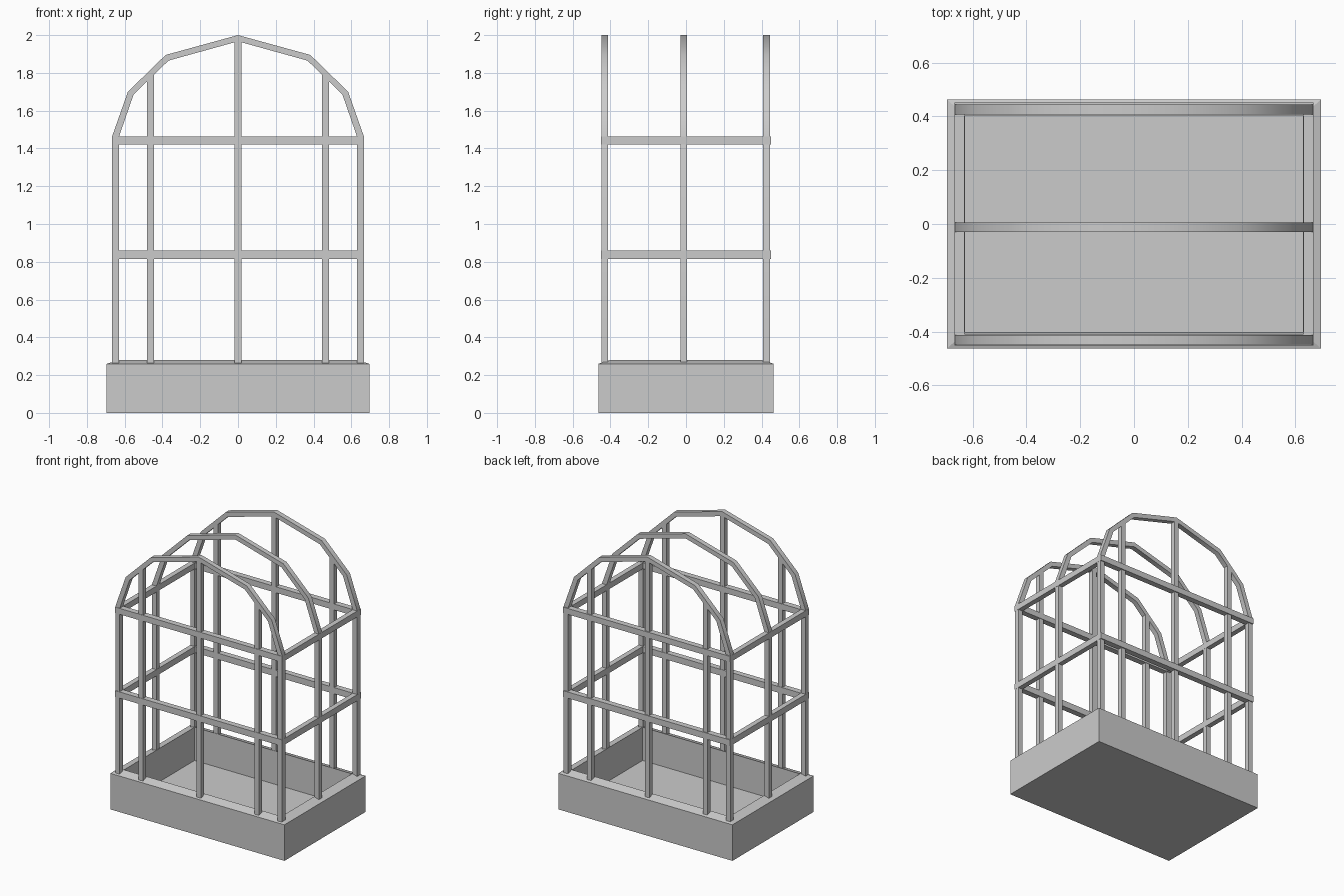
import bpy, bmesh, math

cube = bpy.data.objects.get("Cube")
if cube:
    bpy.data.objects.remove(cube, do_unlink=True)

grey = bpy.data.materials.new("plain_grey")
grey.use_nodes = True
COLOUR = (0.6, 0.6, 0.6, 1)
grey.diffuse_color = COLOUR
grey.node_tree.nodes["Principled BSDF"].inputs["Base Color"].default_value = COLOUR


def finish(name, bm):
    bmesh.ops.recalc_face_normals(bm, faces=bm.faces)
    mesh = bpy.data.meshes.new(name)
    bm.to_mesh(mesh)
    bm.free()
    mesh.materials.append(grey)
    obj = bpy.data.objects.new(name, mesh)
    bpy.context.collection.objects.link(obj)
    return obj


def box(name, x, y, z):
    bm = bmesh.new()
    bmesh.ops.create_cube(bm, size=1)
    for v in bm.verts:
        for i, (lo, hi) in enumerate((x, y, z)):
            v.co[i] = lo if v.co[i] < 0 else hi
    return finish(name, bm)


# Planter tray: rectangular rings stacked up the outside and down the inside
def tray():
    bm = bmesh.new()
    rings = []
    for x, y, z in ((0.695, 0.463, 0), (0.695, 0.463, 0.26),
                    (0.628, 0.402, 0.28), (0.628, 0.402, 0.04)):
        rings.append([bm.verts.new((sx * x, sy * y, z))
                      for sx, sy in ((-1, -1), (1, -1), (1, 1), (-1, 1))])
    for a, b in zip(rings, rings[1:]):
        for i in range(4):
            j = (i + 1) % 4
            bm.faces.new((a[i], a[j], b[j], b[i]))
    bm.faces.new(rings[0])
    bm.faces.new(rings[-1])
    finish("planter_tray", bm)


# Arched frame: mirrored half outline swept between two depths
OUTER = [(0.666, 0.262), (0.666, 1.465), (0.583, 1.70), (0.383, 1.895), (0, 2.0)]
INNER = [(0.631, 0.262), (0.631, 1.46), (0.553, 1.685), (0.368, 1.865), (0, 1.967)]


def full(half):
    return half + [(-x, z) for x, z in reversed(half[:-1])]


def arch(name, y0, y1):
    bm = bmesh.new()
    sections = []
    for o, i in zip(full(OUTER), full(INNER)):
        sections.append([bm.verts.new((p[0], y, p[1]))
                         for p, y in ((o, y0), (o, y1), (i, y1), (i, y0))])
    for a, b in zip(sections, sections[1:]):
        for k in range(4):
            n = (k + 1) % 4
            bm.faces.new((a[k], a[n], b[n], b[k]))
    bm.faces.new(sections[0])
    bm.faces.new(sections[-1])
    obj = finish(name, bm)
    bpy.ops.object.select_all(action="DESELECT")
    obj.select_set(True)
    bpy.context.view_layer.objects.active = obj
    bpy.ops.object.shade_smooth_by_angle(angle=math.radians(40))


tray()
DEPTHS = {"front": (-0.448, -0.412), "middle": (-0.030, 0.006), "back": (0.407, 0.444)}
for side, (y0, y1) in DEPTHS.items():
    arch(side + "_arch", y0, y1)

# Upright bars in the end walls
for side in ("front", "back"):
    y = DEPTHS[side]
    for label, x, top in (("right", -0.463, 1.79), ("centre", 0, 1.98), ("left", 0.463, 1.79)):
        box(f"{side}_{label}_upright", (x - 0.018, x + 0.018), y, (0.262, top))

# Horizontal rails around the cage
for level, z in (("lower", (0.815, 0.86)), ("upper", (1.42, 1.463))):
    for side, s in (("front", -1), ("back", 1)):
        y = sorted((s * 0.451, s * 0.409))
        box(f"{level}_{side}_rail", (-0.667, 0.667), y, z)
    for side, s in (("right", -1), ("left", 1)):
        x = sorted((s * 0.667, s * 0.63))
        box(f"{level}_{side}_rail", x, (-0.445, 0.445), z)
